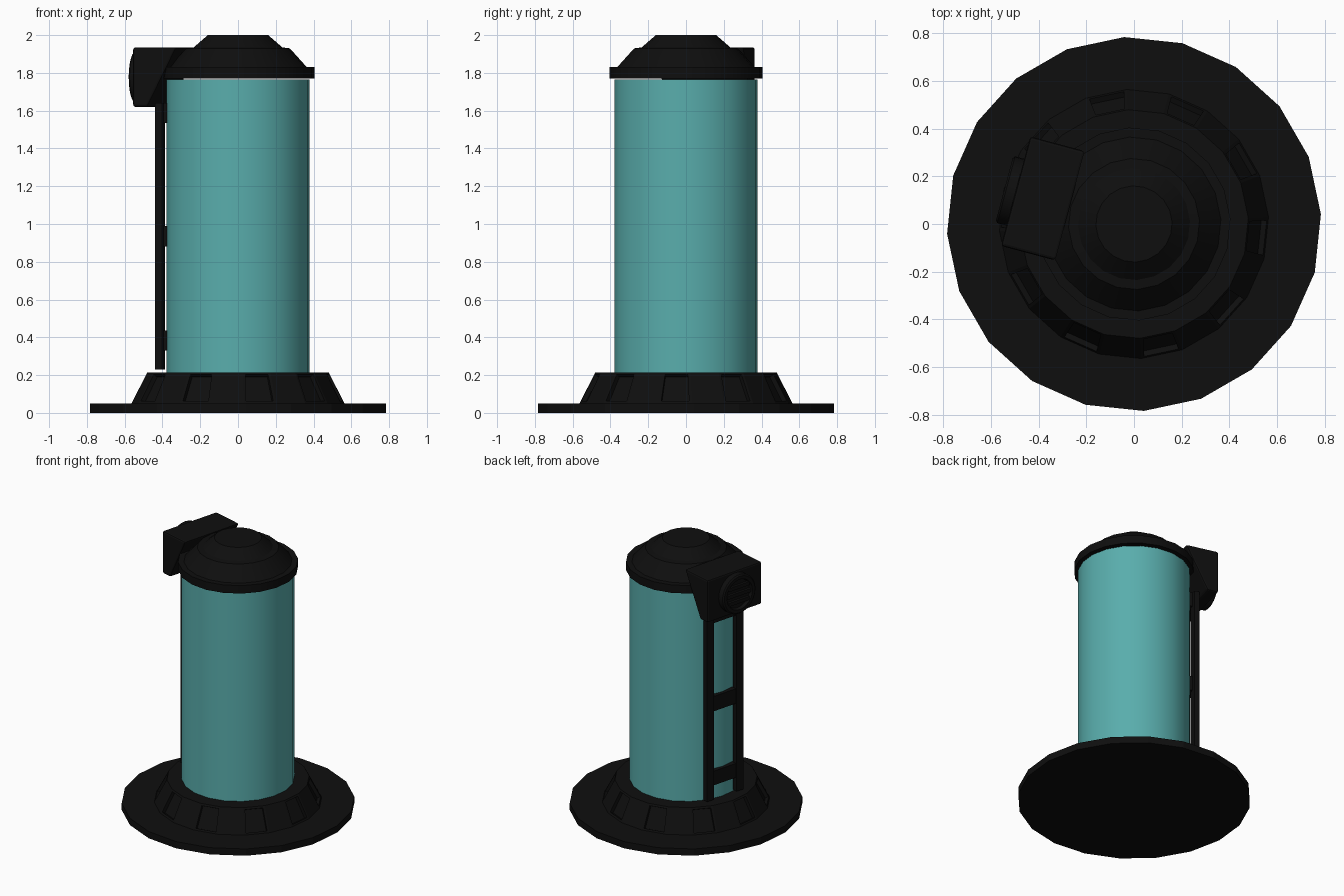
import bpy, bmesh, math
from mathutils import Matrix, Vector

if "Cube" in bpy.data.objects:
    bpy.data.objects.remove(bpy.data.objects["Cube"], do_unlink=True)

SIDES = 20
START = math.radians(3)
# Local frame of the service spine: x outward, y along the wall, z up
SPINE = Matrix.Rotation(math.radians(165), 4, 'Z')


def material(name, colour):
    mat = bpy.data.materials.new(name)
    mat.use_nodes = True
    mat.diffuse_color = (*colour, 1)
    mat.node_tree.nodes["Principled BSDF"].inputs["Base Color"].default_value = (*colour, 1)
    return mat


BLACK = material("matte black", (0.0045, 0.0045, 0.0045))
TEAL = material("teal glass", (0.1, 0.42, 0.415))


def finish(bm, name, mat, matrix=None, bevel=0, smooth=0):
    bmesh.ops.recalc_face_normals(bm, faces=bm.faces)
    mesh = bpy.data.meshes.new(name)
    bm.to_mesh(mesh)
    bm.free()
    obj = bpy.data.objects.new(name, mesh)
    bpy.context.collection.objects.link(obj)
    mesh.materials.append(mat)
    if matrix:
        obj.matrix_world = matrix
    if bevel:
        mod = obj.modifiers.new("Bevel", 'BEVEL')
        mod.width, mod.segments = bevel, 2
    if smooth:
        bpy.ops.object.select_all(action='DESELECT')
        obj.select_set(True)
        bpy.context.view_layer.objects.active = obj
        bpy.ops.object.shade_smooth_by_angle(angle=math.radians(smooth))
    return obj


def lathe(profile, sides=SIDES):
    """Revolve (radius, height) points that begin and end on the axis."""
    bm = bmesh.new()
    turn = Matrix.Rotation(START, 3, 'Z')
    verts = [bm.verts.new(turn @ Vector((r, 0, z))) for r, z in profile]
    edges = [bm.edges.new(pair) for pair in zip(verts, verts[1:])]
    bmesh.ops.spin(bm, geom=verts + edges, axis=(0, 0, 1), cent=(0, 0, 0),
                   angle=math.tau, steps=sides)
    bmesh.ops.remove_doubles(bm, verts=bm.verts, dist=0.0005)
    bmesh.ops.recalc_face_normals(bm, faces=bm.faces)
    return bm


def box(name, x, y, z, matrix=SPINE):
    """Box given by its (low, high) range on each axis."""
    bm = bmesh.new()
    bmesh.ops.create_cube(bm, size=1)
    for v in bm.verts:
        v.co = [r[0] if c < 0 else r[1] for c, r in zip(v.co, (x, y, z))]
    return finish(bm, name, BLACK, matrix)


# Base: flat plate and sloped collar with a recess in every other panel
base = lathe([(0, 0), (0.785, 0), (0.785, 0.05), (0.565, 0.05), (0.48, 0.215), (0, 0.215)])
panels = [f for f in base.faces if 0.2 < f.normal.z < 0.8]
panels.sort(key=lambda f: math.atan2(f.calc_center_median().y, f.calc_center_median().x))
offset = min(range(SIDES), key=lambda i: abs(math.degrees(
    math.atan2(panels[i].calc_center_median().y, panels[i].calc_center_median().x)) + 6)) % 2
recesses = panels[offset::2]
bmesh.ops.inset_individual(base, faces=recesses, thickness=0.02)
bmesh.ops.inset_individual(base, faces=recesses, thickness=0.001, depth=-0.025)
finish(base, "base", BLACK)

# Tank
finish(lathe([(0, 0.21), (0.38, 0.21), (0.38, 1.764), (0, 1.764)]), "tank", TEAL, smooth=30)

# Stepped lid, just clear of the tank
finish(lathe([(0, 1.771), (0.405, 1.771), (0.405, 1.83), (0.365, 1.83), (0.275, 1.93),
              (0.235, 1.935), (0.16, 2.0), (0, 2.0)]), "lid", BLACK, smooth=25)

# Spine housing with a sloping inner face
bm = bmesh.new()
outline = [(0.275, 1.935), (0.515, 1.935), (0.515, 1.62), (0.435, 1.62)]
face = bm.faces.new([bm.verts.new((r, -0.242, z)) for r, z in outline])
side = bmesh.ops.extrude_face_region(bm, geom=[face])
bmesh.ops.translate(bm, vec=(0, 0.475, 0),
                    verts=[g for g in side["geom"] if isinstance(g, bmesh.types.BMVert)])
finish(bm, "housing", BLACK, SPINE, bevel=0.012)

# Round vent on the housing with horizontal slats
vent = SPINE @ Matrix.Translation((0.505, 0, 1.777)) @ Matrix.Rotation(math.pi / 2, 4, 'Y')
finish(lathe([(0, 0), (0.145, 0), (0.145, 0.05), (0.135, 0.058), (0.112, 0.058),
              (0.105, 0.035), (0, 0.035)], 24), "vent", BLACK, vent, smooth=30)
for i in (-1, 0, 1):
    z = 1.777 + i * 0.055
    half = 0.105 if i == 0 else 0.09
    box("vent_slat", (0.53, 0.558), (-half, half), (z - 0.013, z + 0.013))

# Ladder frame: two rails and three cross bars
for y in ((-0.16, -0.1), (0.1, 0.16)):
    box("rail", (0.374, 0.412), y, (0.23, 1.64))
for z in ((0.33, 0.435), (0.88, 0.99), (1.535, 1.64)):
    box("cross_bar", (0.345, 0.403), (-0.13, 0.13), z)
